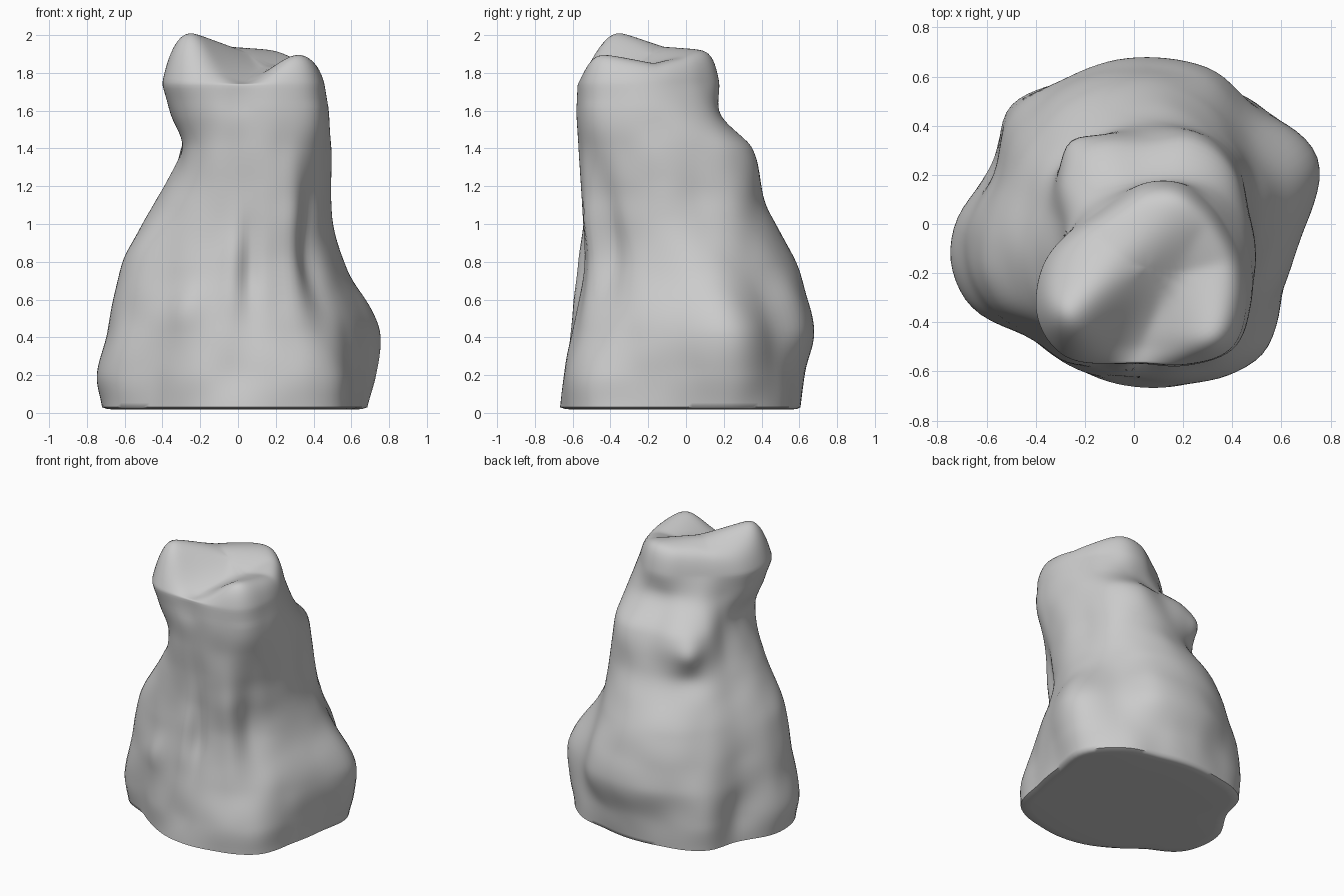
import bpy, bmesh, math
from mathutils import Vector, noise

if "Cube" in bpy.data.objects:
    bpy.data.objects.remove(bpy.data.objects["Cube"])

# Radii of the stone at each height, 16 compass directions from +x counter-clockwise
HEIGHTS = [0.03, 0.2, 0.45, 0.8, 1.1, 1.4, 1.58, 1.74]
RADII = [
    [.65, .73, .70, .62, .61, .63, .69, .63, .71, .73, .62, .63, .66, .69, .74, .66],
    [.67, .77, .71, .66, .65, .65, .71, .62, .74, .75, .62, .62, .61, .67, .72, .65],
    [.66, .79, .70, .74, .72, .70, .70, .63, .70, .70, .60, .57, .56, .58, .61, .61],
    [.52, .57, .59, .64, .66, .65, .61, .59, .63, .63, .53, .49, .47, .48, .47, .48],
    [.46, .47, .54, .55, .53, .51, .50, .47, .48, .48, .46, .44, .43, .47, .47, .45],
    [.45, .46, .51, .52, .47, .50, .46, .36, .34, .36, .41, .43, .42, .45, .49, .46],
    [.43, .42, .41, .37, .33, .33, .34, .34, .39, .43, .46, .44, .42, .45, .50, .46],
    [.39, .36, .36, .37, .34, .30, .30, .35, .43, .49, .50, .43, .40, .43, .48, .44],
]
# Surface dents and ridges: angle, height, angular width, height width, depth
DENTS = [(275, .75, 6, .25, -.03), (264, .75, 7, .28, .02), (302, .9, 8, .4, .03),
         (319, .9, 9, .4, -.03), (123, 1.30, 9, .1, .045), (125, 1.09, 14, .08, -.02),
         (240, .55, 9, .13, .025), (262, 1.66, 14, .1, -.02)]
# Crown ridges: start, end (with heights) and width
CROWN = [(Vector((-.26, -.36, 2.02)), Vector((-.05, -.13, 1.94)), .19),
         (Vector((-.05, -.13, 1.94)), Vector((.20, .12, 1.92)), .19),
         (Vector((.34, -.46, 1.91)), Vector((.36, -.16, 1.85)), .2),
         (Vector((.36, -.16, 1.85)), Vector((.20, .12, 1.92)), .2)]
N, ROWS, CAP = 112, 72, 22


def hermite(p0, p1, p2, p3, t, k0=1.0, k1=1.0):
    m1, m2 = (p2 - p0) * .5 * k0, (p3 - p1) * .5 * k1
    return ((2*t**3 - 3*t*t + 1) * p1 + (t**3 - 2*t*t + t) * m1
            + (3*t*t - 2*t**3) * p2 + (t**3 - t*t) * m2)


def ring_radius(row, deg):
    u = deg / 22.5
    i = int(u)
    return hermite(*[row[(i + j) % 16] for j in (-1, 0, 1, 2)], u - i)


def radius(deg, z):
    last = len(HEIGHTS) - 1
    k = max(i for i in range(last) if HEIGHTS[i] <= z + 1e-6)
    ids = [max(0, k - 1), k, k + 1, min(last, k + 2)]
    h = [HEIGHTS[i] for i in ids]
    step = h[2] - h[1]
    r = hermite(*[ring_radius(RADII[i], deg) for i in ids], (z - h[1]) / step,
                2 * step / (h[2] - h[0]), 2 * step / (h[3] - h[1]))
    for a, dz, wa, wz, d in DENTS:
        r += d * math.exp(-((deg - a) / wa) ** 2 - ((z - dz) / wz) ** 2)
    return r


def centre(z):
    return .03 * z, -.1 * z


def crown_height(x, y):
    floor = 1.73 + .12 * min(1, max(0, (y + .5) / .5))  # valley rises to the back
    top = floor
    for a, b, w in CROWN:
        ab = (b - a).to_2d()
        t = min(1, max(0, (Vector((x, y)) - a.to_2d()).dot(ab) / ab.length_squared))
        p = a.lerp(b, t)
        d = math.hypot(x - p.x, y - p.y)
        top = max(top, floor + (p.z - floor) * math.exp(-(d / w) ** 2))
    return top


bm = bmesh.new()
rings = []


def add_ring(points):
    ring = [bm.verts.new(p) for p in points]
    if rings:
        for i in range(N):
            j = (i + 1) % N
            bm.faces.new((rings[-1][i], rings[-1][j], ring[j], ring[i]))
    rings.append(ring)


angles = [360 * i / N for i in range(N)]

# Flat underside with a softened rim
for s, z in ((.5, .018), (.9, .018), (.96, .02)):
    add_ring([(s * radius(a, .03) * math.cos(math.radians(a)),
               s * radius(a, .03) * math.sin(math.radians(a)), z) for a in angles])
bm.faces.new(rings[0][::-1])

# Weathered flanks
z0, z1 = HEIGHTS[0], HEIGHTS[-1]
for k in range(ROWS + 1):
    z = z0 + (z1 - z0) * k / ROWS
    cx, cy = centre(z)
    pts = []
    for a in angles:
        r, c, s = radius(a, z), math.cos(math.radians(a)), math.sin(math.radians(a))
        r += .008 * noise.noise(Vector((c * r, s * r, z)) * 5)
        pts.append((cx + r * c, cy + r * s, z))
    add_ring(pts)

# Two-lobed crown
rim = [v.co.copy() for v in rings[-1]]
cx, cy = centre(z1)
for k in range(1, CAP):
    s = 1 - (k / CAP) ** 1.8
    pts = []
    for p in rim:
        x, y = cx + (p.x - cx) * s, cy + (p.y - cy) * s
        pts.append((x, y, z1 + (crown_height(x, y) - z1) * (1 - s ** 14)))
    add_ring(pts)
tip = bm.verts.new((cx, cy, crown_height(cx, cy)))
for i in range(N):
    bm.faces.new((rings[-1][i], rings[-1][(i + 1) % N], tip))

# Light smoothing of the crown and its rim
crown = [v for ring in rings[-CAP - 4:] for v in ring] + [tip]
for _ in range(5):
    bmesh.ops.smooth_vert(bm, verts=crown, factor=.4, use_axis_x=True, use_axis_y=True, use_axis_z=True)
bmesh.ops.recalc_face_normals(bm, faces=bm.faces)

mesh = bpy.data.meshes.new("standing_stone")
bm.to_mesh(mesh)
bm.free()
stone = bpy.data.objects.new("standing_stone", mesh)
bpy.context.collection.objects.link(stone)
bpy.context.view_layer.objects.active = stone
stone.select_set(True)
bpy.ops.object.shade_smooth_by_angle(angle=math.radians(60))
